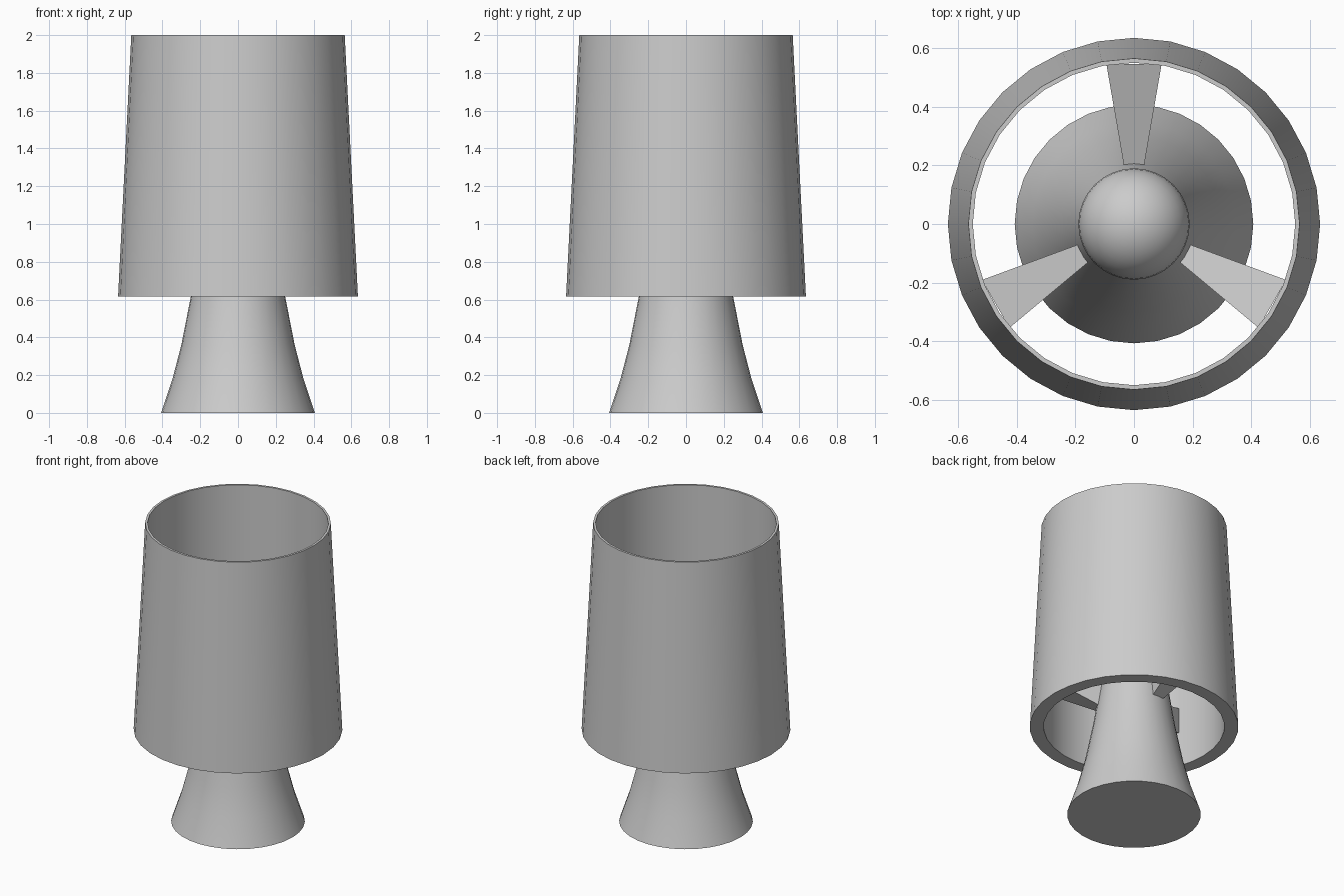
import bpy, bmesh, math

cube = bpy.data.objects.get("Cube")
if cube:
    bpy.data.objects.remove(cube, do_unlink=True)

SIDES = 32
grey = bpy.data.materials.new("plain_grey")
grey.use_nodes = True
grey.diffuse_color = (0.6, 0.6, 0.6, 1)
grey.node_tree.nodes["Principled BSDF"].inputs["Base Color"].default_value = (0.6, 0.6, 0.6, 1)


def finish(name, bm, smooth=True):
    bmesh.ops.recalc_face_normals(bm, faces=bm.faces)
    mesh = bpy.data.meshes.new(name)
    bm.to_mesh(mesh)
    bm.free()
    mesh.materials.append(grey)
    obj = bpy.data.objects.new(name, mesh)
    bpy.context.collection.objects.link(obj)
    if smooth:
        bpy.ops.object.select_all(action='DESELECT')
        obj.select_set(True)
        bpy.context.view_layer.objects.active = obj
        bpy.ops.object.shade_smooth_by_angle(angle=math.radians(35))
    return obj


def lathe(name, profile, closed=False):
    """Turn a (radius, height) profile around z; open profiles get end caps."""
    bm = bmesh.new()
    rings = []
    for r, z in profile:
        angles = [2 * math.pi * i / SIDES for i in range(SIDES)]
        rings.append([bm.verts.new((r * math.cos(a), r * math.sin(a), z)) for a in angles])
    pairs = list(zip(rings, rings[1:]))
    if closed:
        pairs.append((rings[-1], rings[0]))
    else:
        bm.faces.new(rings[0])
        bm.faces.new(rings[-1])
    for a, b in pairs:
        for i in range(SIDES):
            j = (i + 1) % SIDES
            bm.faces.new((a[i], a[j], b[j], b[i]))
    return finish(name, bm)


# Flared base and neck
lathe("base", [(0.407, 0), (0.347, 0.18), (0.3, 0.36), (0.25, 0.615),
               (0.213, 0.85), (0.19, 1.03)])

# Tapered shade with a straight bore
lathe("shade", [(0.635, 0.615), (0.565, 2), (0.55, 2), (0.55, 0.615)], closed=True)

# Round bulb on the neck
bm = bmesh.new()
bmesh.ops.create_uvsphere(bm, u_segments=SIDES, v_segments=16, radius=0.19)
bmesh.ops.translate(bm, verts=bm.verts, vec=(0, 0, 1.1))
finish("bulb", bm)

# Three wedge arms rising outward from neck to shade
for n, turn in enumerate((90, 210, 330)):
    bm = bmesh.new()
    ends = []
    for r, low, high in ((0.19, 0.71, 0.9), (0.553, 0.85, 1.02)):
        ring = []
        for side, z in ((-1, low), (1, low), (1, high), (-1, high)):
            a = math.radians(turn + side * 9.8)
            ring.append(bm.verts.new((r * math.cos(a), r * math.sin(a), z)))
        bm.faces.new(ring)
        ends.append(ring)
    for i in range(4):
        j = (i + 1) % 4
        bm.faces.new((ends[0][i], ends[0][j], ends[1][j], ends[1][i]))
    finish(f"shade_arm_{n + 1}", bm, smooth=False)
